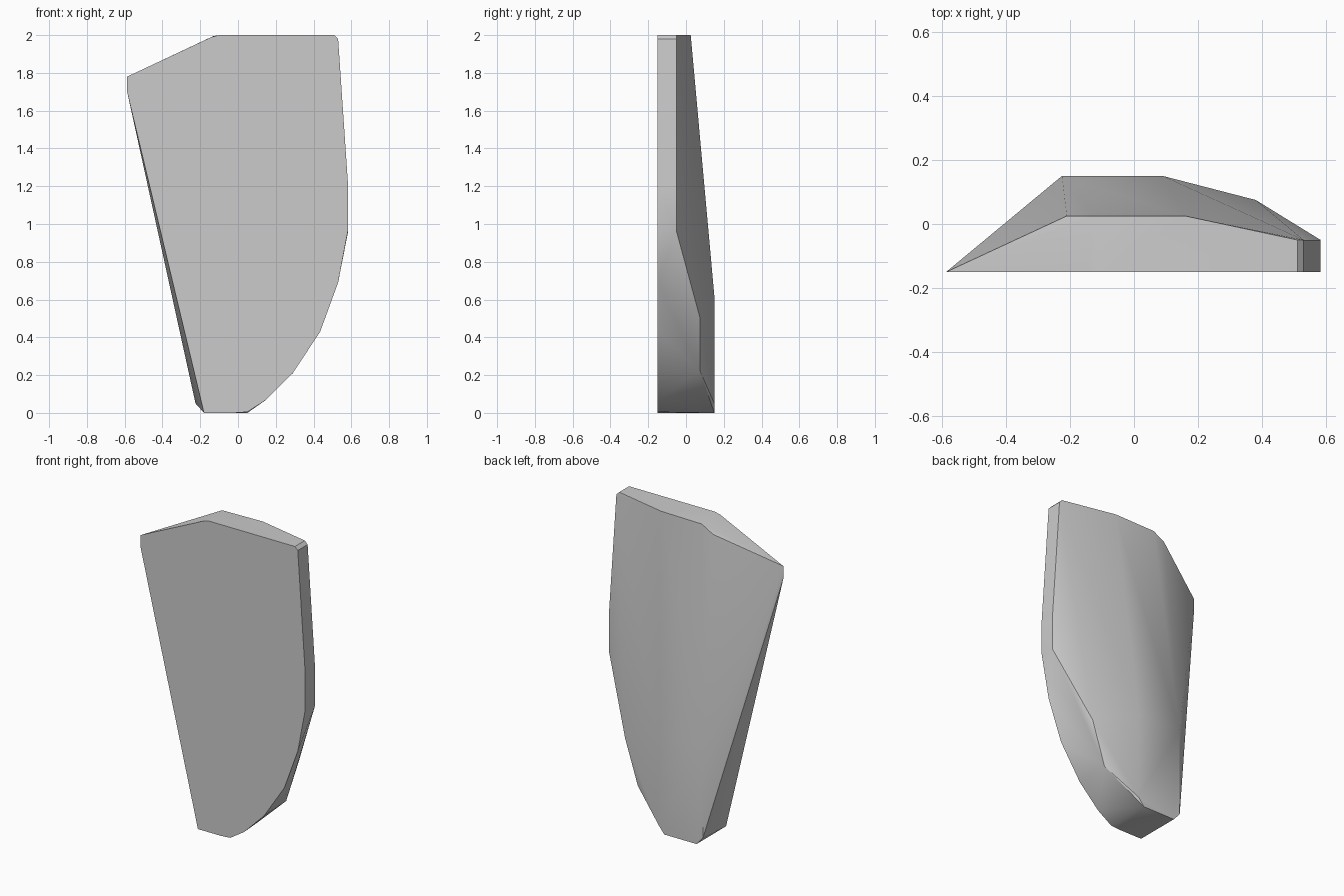
import bpy, bmesh, math

cube = bpy.data.objects.get("Cube")
if cube:
    bpy.data.objects.remove(cube, do_unlink=True)

# Plain grey material
grey = bpy.data.materials.new("plain_grey")
grey.use_nodes = True
colour = (0.6, 0.6, 0.6, 1)
grey.diffuse_color = colour
grey.node_tree.nodes["Principled BSDF"].inputs["Base Color"].default_value = colour

# Flat front outline (x, z)
FRONT_Y = -0.15
front = [(-0.587, 1.78), (-0.587, 1.70), (-0.18, 0), (-0.02, 0), (0.05, 0.005),
         (0.15, 0.07), (0.29, 0.21), (0.435, 0.43), (0.53, 0.69), (0.583, 0.97),
         (0.583, 1.2), (0.53, 1.98), (0.51, 2), (-0.1, 2), (-0.14, 1.99)]

# Thin right rim, (x, z)
RIM_Y = -0.05
rim = [(0.51, 2), (0.53, 1.98), (0.583, 1.2), (0.583, 0.96)]

# Thick back ridge, (x, z), and the bevelled corner beside it
BACK_Y = 0.15
ridge = [(-0.225, 0.05), (-0.18, 0), (0.05, 0), (0.09, 0.05), (0.09, 0.62), (-0.225, 0.62)]
BEVEL_Y = 0.075
bevel = [(0.38, 0.5), (0.29, 0.22)]

# Back edge of the top
TOP_Y = 0.025
top = [(0.16, 2), (-0.13, 1.995), (-0.21, 1.95)]

# Wrap all sections in one convex chunk
bm = bmesh.new()
for y, points in ((FRONT_Y, front), (RIM_Y, rim), (BACK_Y, ridge), (BEVEL_Y, bevel), (TOP_Y, top)):
    for x, z in points:
        bm.verts.new((x, y, z))
hull = bmesh.ops.convex_hull(bm, input=bm.verts[:])
loose = {v for v in hull["geom_interior"] if isinstance(v, bmesh.types.BMVert)}
bmesh.ops.delete(bm, geom=list(loose), context="VERTS")
bmesh.ops.dissolve_limit(bm, angle_limit=math.radians(1), verts=bm.verts[:], edges=bm.edges[:])
bmesh.ops.recalc_face_normals(bm, faces=bm.faces[:])

mesh = bpy.data.meshes.new("tapered_chunk")
bm.to_mesh(mesh)
bm.free()
mesh.materials.append(grey)
chunk = bpy.data.objects.new("tapered_chunk", mesh)
bpy.context.collection.objects.link(chunk)

# Soft back with crisp rim
bpy.context.view_layer.objects.active = chunk
chunk.select_set(True)
bpy.ops.object.shade_smooth_by_angle(angle=math.radians(30))
